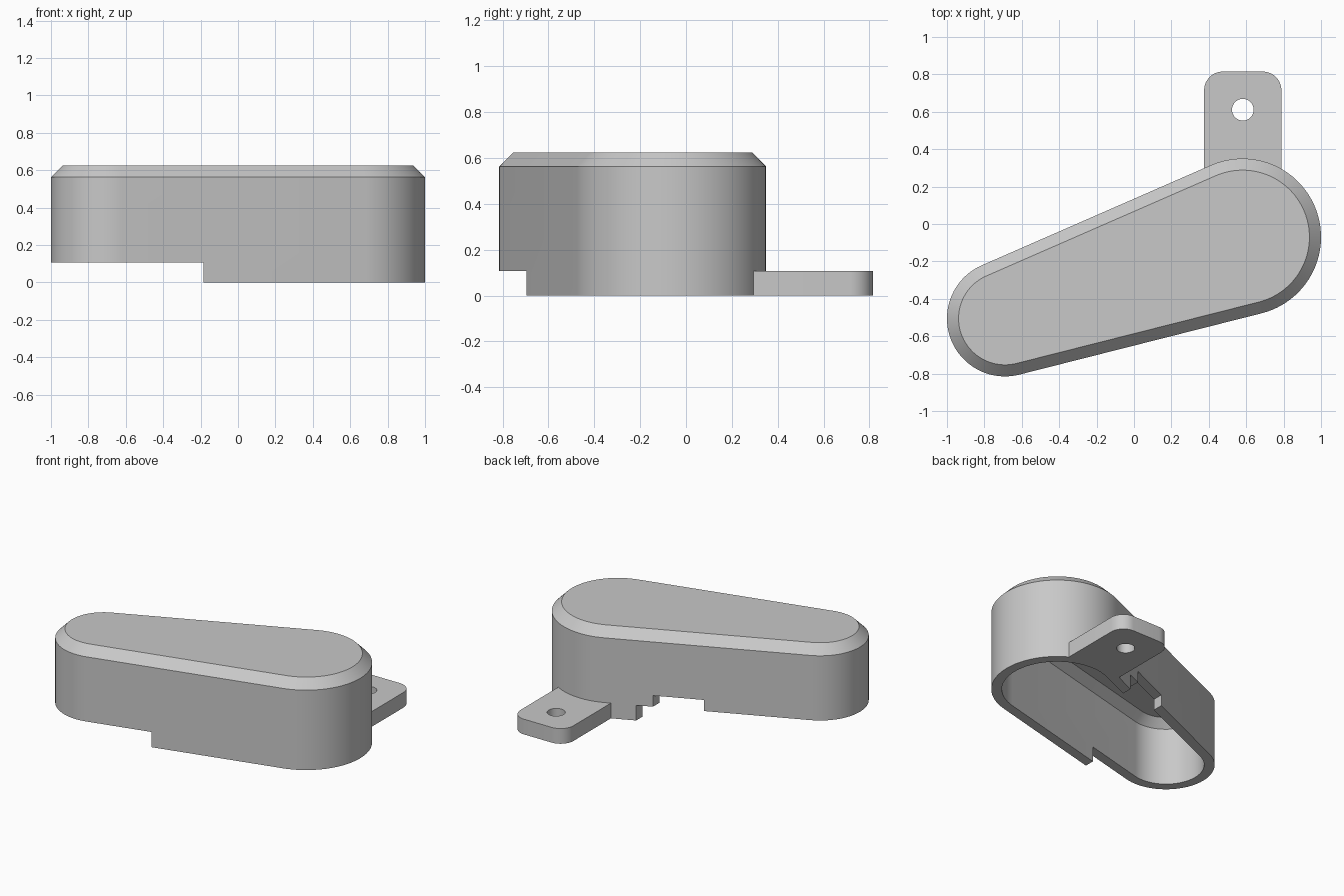
import bpy, bmesh
from math import atan2, acos, hypot, radians, cos, sin, pi
from mathutils import Vector

cube = bpy.data.objects.get("Cube")
if cube:
    bpy.data.objects.remove(cube)

grey = bpy.data.materials.new("plain_grey")
grey.use_nodes = True
COLOR = (0.58, 0.58, 0.58, 1)
grey.diffuse_color = COLOR
grey.node_tree.nodes["Principled BSDF"].inputs["Base Color"].default_value = COLOR

BIG, BIG_R = Vector((0.58, -0.07)), 0.42
SMALL, SMALL_R = Vector((-0.69, -0.505)), 0.31
WALL, STEP = 0.067, 0.107


def arc(center, radius, start, end, steps):
    return [(center[0] + radius * cos(start + (end - start) * i / steps),
             center[1] + radius * sin(start + (end - start) * i / steps))
            for i in range(steps + 1)]


def egg_outline(inset):
    """Two round ends joined by their common tangents."""
    axis = SMALL - BIG
    heading = atan2(axis.y, axis.x)
    spread = acos((BIG_R - SMALL_R) / hypot(*axis))
    return (arc(BIG, BIG_R - inset, heading + spread - 2 * pi, heading - spread, 48)
            + arc(SMALL, SMALL_R - inset, heading - spread, heading + spread, 40))


def loft(name, loops):
    """Skin a stack of (outline, z) loops; cap the ends."""
    bm = bmesh.new()
    rings = [[bm.verts.new((x, y, z)) for x, y in outline] for outline, z in loops]
    for a, b in zip(rings, rings[1:]):
        for i in range(len(a)):
            j = (i + 1) % len(a)
            bm.faces.new((a[i], a[j], b[j], b[i]))
    bm.faces.new(rings[0])
    bm.faces.new(rings[-1])
    bmesh.ops.recalc_face_normals(bm, faces=bm.faces)
    mesh = bpy.data.meshes.new(name)
    bm.to_mesh(mesh)
    bm.free()
    mesh.materials.append(grey)
    obj = bpy.data.objects.new(name, mesh)
    bpy.context.collection.objects.link(obj)
    return obj


def box(x0, x1, y0, y1, z0, z1):
    outline = [(x0, y0), (x1, y0), (x1, y1), (x0, y1)]
    return loft("cutter", [(outline, z0), (outline, z1)])


def activate(obj):
    bpy.ops.object.select_all(action="DESELECT")
    obj.select_set(True)
    bpy.context.view_layer.objects.active = obj


def cut(target, cutter):
    cutter.hide_render = True
    activate(target)
    mod = target.modifiers.new("cut", "BOOLEAN")
    mod.operation, mod.solver, mod.object = "DIFFERENCE", "EXACT", cutter
    bpy.ops.object.modifier_apply(modifier=mod.name)
    bpy.data.objects.remove(cutter)


# Cover: chamfered outer body hollowed by a chamfered cavity
cover = loft("cover", [(egg_outline(0), 0), (egg_outline(0), 0.562),
                       (egg_outline(0.062), 0.625)])
cut(cover, loft("cavity", [(egg_outline(WALL), -0.1), (egg_outline(WALL), 0.51),
                           (egg_outline(WALL + 0.055), 0.565)]))

# Raised lower edge at the small end, and the stepped notch in the back wall
cut(cover, box(-1.2, -0.185, -1, 0.5, -0.1, STEP))
cut(cover, box(-0.25, 0.225, -0.25, 0.5, -0.1, STEP))
cut(cover, box(-0.18, 0.125, -0.25, 0.5, -0.05, 0.185))

# Mounting tab with two rounded corners and a screw hole
left, right, back, r = 0.375, 0.788, 0.815, 0.1
tab_outline = ([(left, 0.29), (right, 0.29)]
               + arc((right - r, back - r), r, 0, pi / 2, 12)
               + arc((left + r, back - r), r, pi / 2, pi, 12))
tab = loft("mounting_tab", [(tab_outline, 0), (tab_outline, STEP)])
hole = arc((0.582, 0.611), 0.058, 0, 2 * pi, 32)[:-1]
cut(tab, loft("hole", [(hole, -0.1), (hole, 0.3)]))

for part in (cover, tab):
    activate(part)
    bpy.ops.object.shade_smooth_by_angle(angle=radians(25))
